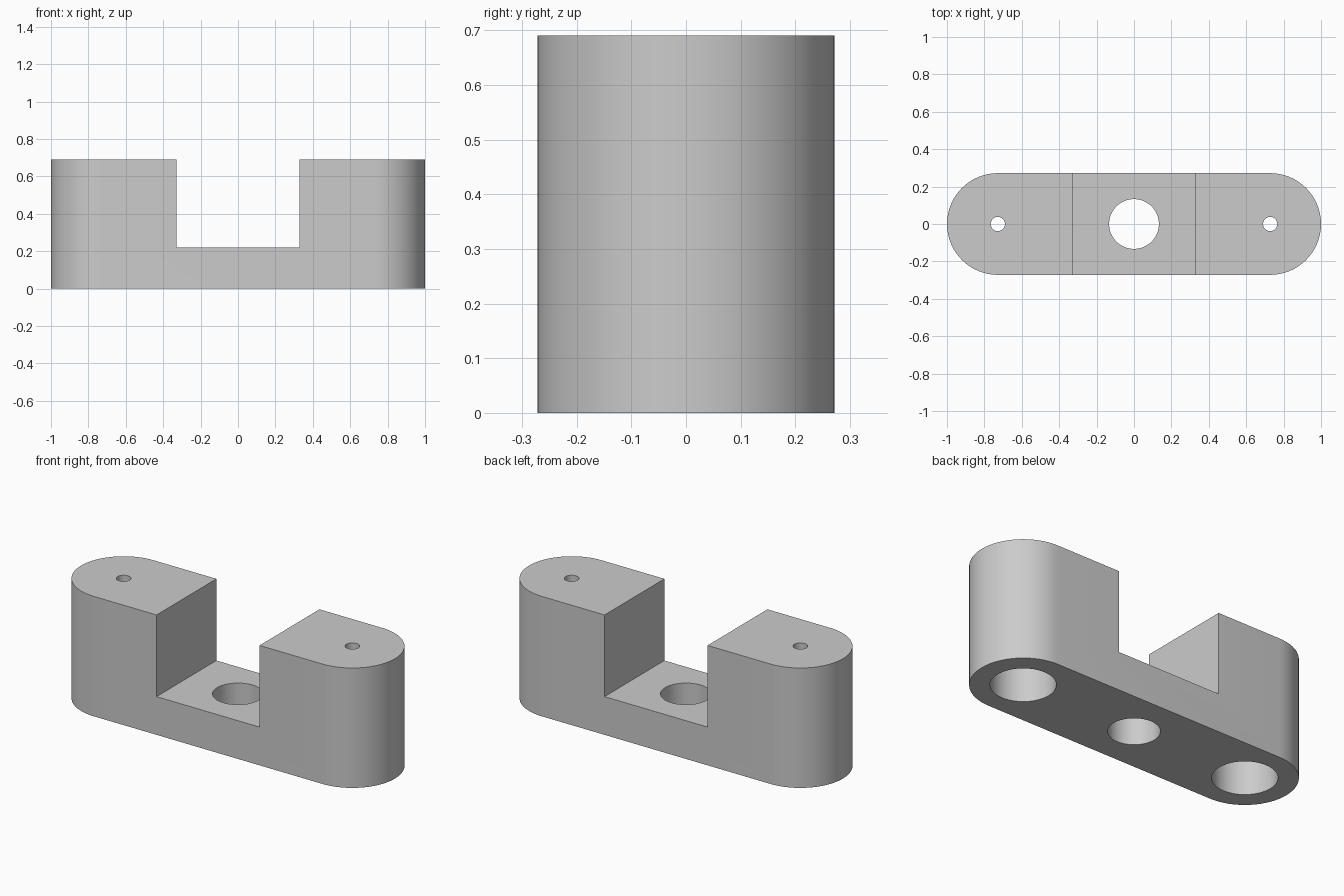
import bpy
import bmesh
from math import cos, sin, pi, radians

cube = bpy.data.objects.get("Cube")
if cube:
    bpy.data.objects.remove(cube, do_unlink=True)

# Overall dimensions
HEIGHT = 0.69
END_RADIUS = 0.272
HOLE_X = 1 - END_RADIUS
NOTCH_HALF = 0.328
NOTCH_FLOOR = 0.22
BORE_DEPTH = 0.47
OVER = 0.1
SEGMENTS = 64

grey = bpy.data.materials.new("plain grey")
grey.use_nodes = True
colour = (0.6, 0.6, 0.6, 1)
grey.diffuse_color = colour
grey.node_tree.nodes["Principled BSDF"].inputs["Base Color"].default_value = colour


def prism(name, outline, z0, z1):
    """Extrude a flat outline from z0 up to z1."""
    bm = bmesh.new()
    base = bm.faces.new([bm.verts.new((x, y, z0)) for x, y in outline])
    top = bmesh.ops.extrude_face_region(bm, geom=[base])["geom"]
    verts = [v for v in top if isinstance(v, bmesh.types.BMVert)]
    bmesh.ops.translate(bm, verts=verts, vec=(0, 0, z1 - z0))
    bmesh.ops.recalc_face_normals(bm, faces=bm.faces)
    mesh = bpy.data.meshes.new(name)
    bm.to_mesh(mesh)
    bm.free()
    mesh.materials.append(grey)
    obj = bpy.data.objects.new(name, mesh)
    bpy.context.collection.objects.link(obj)
    return obj


def arc(cx, radius, start, sweep, steps):
    return [(cx + radius * cos(start + sweep * i / steps),
             radius * sin(start + sweep * i / steps)) for i in range(steps + 1)]


def cylinder(name, x, radius, z0, z1):
    return prism(name, arc(x, radius, 0, 2 * pi, SEGMENTS)[:-1], z0, z1)


# Rounded-end block
half = SEGMENTS // 2
outline = (arc(HOLE_X, END_RADIUS, -pi / 2, pi, half)
           + arc(-HOLE_X, END_RADIUS, pi / 2, pi, half))
body = prism("mounting_block", outline, 0, HEIGHT)

# Central notch and centre hole
notch = [(sx * NOTCH_HALF, sy * (END_RADIUS + OVER))
         for sx, sy in ((-1, -1), (1, -1), (1, 1), (-1, 1))]
cutters = [prism("notch_cutter", notch, NOTCH_FLOOR, HEIGHT + OVER),
           cylinder("centre_hole_cutter", 0, 0.133, -OVER, NOTCH_FLOOR + OVER)]

# Screw holes with wide bores from below
for side, x in (("right", -HOLE_X), ("left", HOLE_X)):
    cutters.append(cylinder(side + "_bore_cutter", x, 0.167, -OVER, BORE_DEPTH))
    cutters.append(cylinder(side + "_screw_hole_cutter", x, 0.038,
                            BORE_DEPTH - OVER, HEIGHT + OVER))

bpy.ops.object.select_all(action="DESELECT")
body.select_set(True)
bpy.context.view_layer.objects.active = body
for cutter in cutters:
    cutter.hide_render = True
    cut = body.modifiers.new(cutter.name, "BOOLEAN")
    cut.operation = "DIFFERENCE"
    cut.solver = "EXACT"
    cut.object = cutter
    bpy.ops.object.modifier_apply(modifier=cut.name)
for cutter in cutters:
    bpy.data.objects.remove(cutter, do_unlink=True)

# Smooth curved walls, crisp rims
bpy.ops.object.shade_smooth_by_angle(angle=radians(30))
